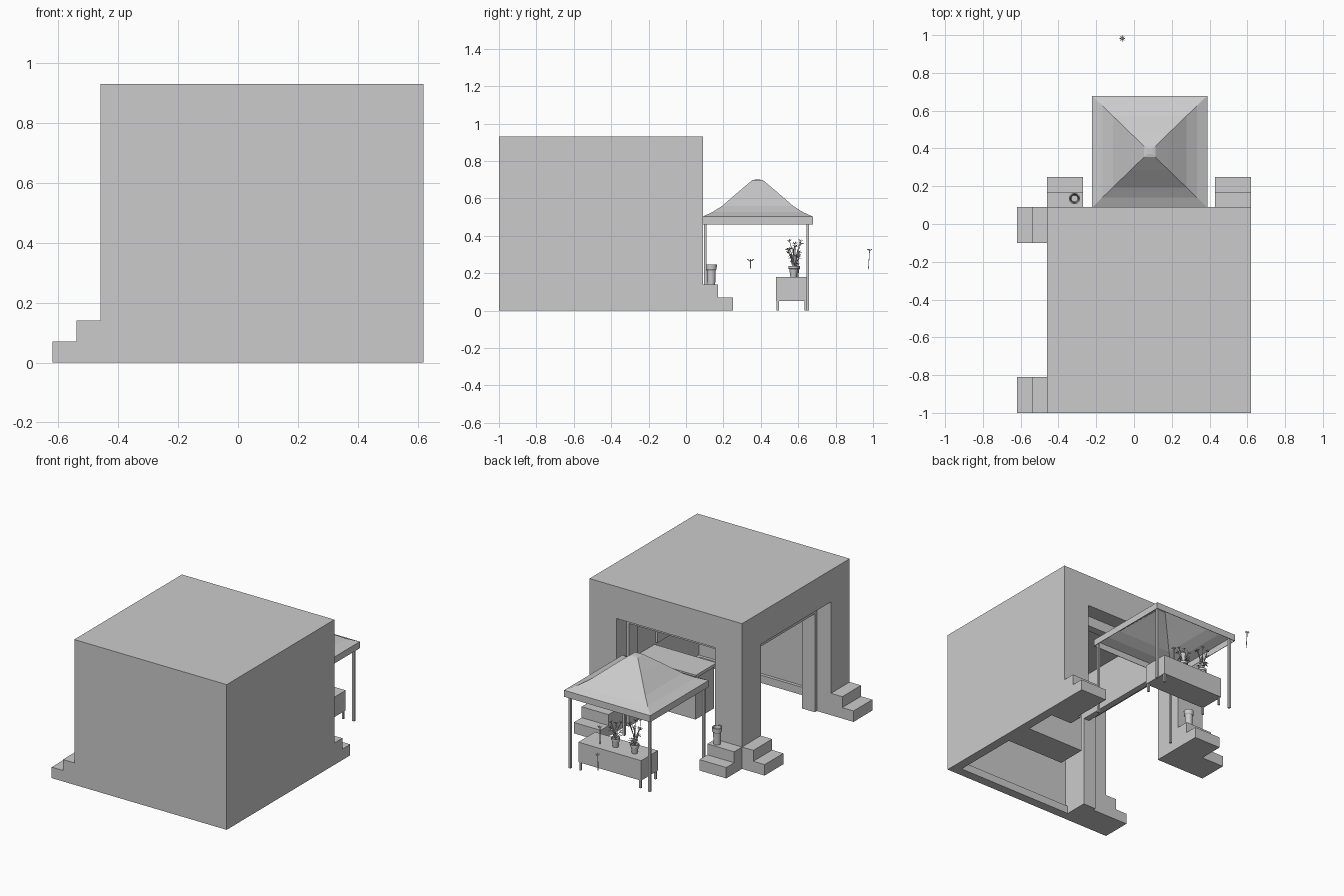
import bpy, bmesh, math, random
from mathutils import Vector

if "Cube" in bpy.data.objects:
    bpy.data.objects.remove(bpy.data.objects["Cube"])
random.seed(4)


def add_mesh(name, bm):
    bmesh.ops.recalc_face_normals(bm, faces=bm.faces[:])
    me = bpy.data.meshes.new(name)
    bm.to_mesh(me)
    bm.free()
    ob = bpy.data.objects.new(name, me)
    bpy.context.collection.objects.link(ob)
    return ob


def box(name, x0, x1, y0, y1, z0, z1):
    bm = bmesh.new()
    bmesh.ops.create_cube(bm, size=1)
    for v in bm.verts:
        v.co = ((x0 + x1) / 2 + v.co.x * (x1 - x0),
                (y0 + y1) / 2 + v.co.y * (y1 - y0),
                (z0 + z1) / 2 + v.co.z * (z1 - z0))
    return add_mesh(name, bm)


def lathe(name, profile, cx, cy, n=16):
    """Revolve a (radius, z) profile around a vertical axis; close both ends."""
    bm = bmesh.new()
    rings = [[bm.verts.new((cx + r * math.cos(2 * math.pi * i / n),
                            cy + r * math.sin(2 * math.pi * i / n), z))
              for i in range(n)] for r, z in profile]
    for a, b in zip(rings, rings[1:]):
        for i in range(n):
            bm.faces.new((a[i], a[(i + 1) % n], b[(i + 1) % n], b[i]))
    bm.faces.new(rings[0])
    bm.faces.new(rings[-1])
    ob = add_mesh(name, bm)
    bpy.context.view_layer.objects.active = ob
    ob.select_set(True)
    bpy.ops.object.shade_smooth_by_angle()
    ob.select_set(False)
    return ob


def stem(bm, p, q, r=.0022):
    """Thin square rod between two points."""
    d = (q - p).normalized()
    u = d.orthogonal().normalized() * r
    w = d.cross(u)
    offs = (u, w, -u, -w)
    a = [bm.verts.new(p + o) for o in offs]
    b = [bm.verts.new(q + o) for o in offs]
    for i in range(4):
        bm.faces.new((a[i], a[(i + 1) % 4], b[(i + 1) % 4], b[i]))


def bloom(bm, p, d, size=.022, petals=8):
    """Shallow cup of pointed petals facing along d."""
    u = d.orthogonal().normalized()
    w = d.cross(u)
    for i in range(petals):
        a = 2 * math.pi * i / petals

        def pt(r, t, h):
            return bm.verts.new(p + (u * math.cos(t) + w * math.sin(t)) * r * size + d * h * size)
        bm.faces.new((pt(0, a, -.4), pt(.55, a - .3, .05), pt(1, a, .25), pt(.55, a + .3, .05)))


def leaf(bm, p, ang, length, rise, wid=.007):
    """Arching two-segment blade."""
    o = Vector((math.cos(ang), math.sin(ang), 0))
    s = Vector((-o.y, o.x, 0)) * wid
    m = p + o * length * .5 + Vector((0, 0, rise))
    t = p + o * length + Vector((0, 0, rise * .8))
    a, b, c, d, e = [bm.verts.new(v) for v in (p - s * .4, p + s * .4, m + s, m - s, t)]
    bm.faces.new((a, b, c, d))
    bm.faces.new((d, c, e))


# Building shell: two solid walls, roof, open left and back sides
X0, X1, Y0, Y1, H, OPEN, P = -.46, .62, -1, .09, .93, .725, .19
box("front_wall", X0, X1, Y0, Y0 + .04, 0, H)
box("right_wall", X1 - .04, X1, Y0, Y1, 0, H)
box("roof_slab", X0, X1, Y0, Y1, H - .05, H)
box("left_lintel", X0, X0 + .1, Y0, Y1, OPEN, H)
box("back_lintel", X0, X1, Y1 - .1, Y1, OPEN, H)
box("left_inner_beam", X0 + .1, X0 + .15, Y0 + P, Y1 - P, .63, H)
box("left_beam_trim", X0 + .15, X0 + P, Y0 + P, Y1 - P, .59, H)
box("back_inner_beam", X0 + P, X1 - P, Y1 - .15, Y1 - .1, .66, H)

# Corner pillars with narrow pilasters behind
for n, px, py in (("back_left", X0, Y1 - P), ("back_right", X1 - P, Y1 - P), ("front_left", X0, Y0)):
    box(n + "_pillar", px, px + P, py, py + P, 0, H)
box("front_pilaster", X0 + .1, X0 + P, Y0 + P, Y0 + P + .02, 0, OPEN)
box("back_pilaster", X1 - P - .02, X1 - P, Y1 - P, Y1 - .1, 0, OPEN)

# Skirting and inside counter
box("front_skirting", X0 + P, X1 - .04, Y0 + .04, Y0 + .06, 0, .05)
box("right_skirting", X1 - .06, X1 - .04, Y0 + .04, Y1 - P, 0, .05)
box("counter", .15, .58, -.50, -.31, 0, .27)
box("counter_top", .14, .58, -.51, -.30, .27, .29)
box("wall_frame", .565, .58, -.66, -.52, .30, .42)

# Two-tread steps outside each open pillar face
for i, (a, b) in enumerate(((Y1 - P, Y1), (Y0, Y0 + P))):
    box(f"left_low_step_{i}", X0 - .16, X0, a, b, 0, .07)
    box(f"left_high_step_{i}", X0 - .08, X0, a, b, 0, .14)
for i, (a, b) in enumerate(((X0, X0 + P), (X1 - P, X1))):
    box(f"back_low_step_{i}", a, b, Y1, Y1 + .16, 0, .07)
    box(f"back_high_step_{i}", a, b, Y1, Y1 + .08, 0, .14)

# Canopy: square rings from the valance hem to the peak cap
CX, CY = .083, .383
bm = bmesh.new()
rings = [[bm.verts.new((CX + sx * hx, CY + sy * hx * .97, z))
          for sx, sy in ((-1, -1), (1, -1), (1, 1), (-1, 1))]
         for hx, z in ((.305, .46), (.305, .502), (.25, .526), (.195, .56), (.10, .64), (.03, .697), (.014, .70))]
for a, b in zip(rings, rings[1:]):
    for i in range(4):
        bm.faces.new((a[i], a[(i + 1) % 4], b[(i + 1) % 4], b[i]))
bm.faces.new(rings[-1])
canopy = add_mesh("canopy", bm)
mod = canopy.modifiers.new("cloth", "SOLIDIFY")
mod.thickness = .004

# Canopy posts
for i, sx in enumerate((-1, 1)):
    for j, y in enumerate((.103, .651)):
        x = CX + sx * .282
        box(f"canopy_post_{i}{j}", x - .007, x + .007, y - .007, y + .007, 0, .50)

# Display table
box("table_skirt", CX - .22, CX + .225, .48, .65, .052, .18)
for i, x in enumerate((CX - .21, CX + .215)):
    for j, y in enumerate((.49, .64)):
        box(f"table_leg_{i}{j}", x - .006, x + .006, y - .006, y + .006, 0, .06)

# Tall empty vase on the step
lathe("step_vase", [(.021, .14), (.023, .19), (.024, .215), (.029, .222), (.030, .247),
                    (.024, .247), (.019, .21), (.017, .16)], -.315, .135)

# Potted plants: leaves plus flower stems
for k, (x, y, top) in enumerate(((.096, .575, .33), (-.045, .583, .375))):
    lathe(f"plant_pot_{k}", [(.017, .18), (.023, .222), (.027, .224), (.027, .238),
                             (.022, .238), (.021, .228)], x, y)
    bm = bmesh.new()
    base = Vector((x, y, .228))
    for i in range(12):
        leaf(bm, base, i * 2.4, random.uniform(.025, .05), random.uniform(.02, .08))
    for i in range(6):
        a = i * 1.05 + k
        tip = Vector((x + .035 * math.cos(a), y + .035 * math.sin(a), top - .015 * (i % 4)))
        mid = base.lerp(tip, .5) - Vector((.008 * math.cos(a), .008 * math.sin(a), 0))
        stem(bm, base, mid)
        stem(bm, mid, tip)
        bloom(bm, tip, (tip - mid).normalized(), .018, 6)
    add_mesh(f"plant_{k}", bm)

# Single loose flowers
for k, (p, q) in enumerate((((-.06, .975, .22), (-.062, .982, .325)),
                            ((.083, .345, .225), (.083, .345, .27)),
                            ((.19, .60, .18), (.19, .60, .29)))):
    bm = bmesh.new()
    p, q = Vector(p), Vector(q)
    stem(bm, p, q)
    bloom(bm, q, (q - p).normalized(), .024 if k == 1 else .018)
    add_mesh(f"loose_flower_{k}", bm)
